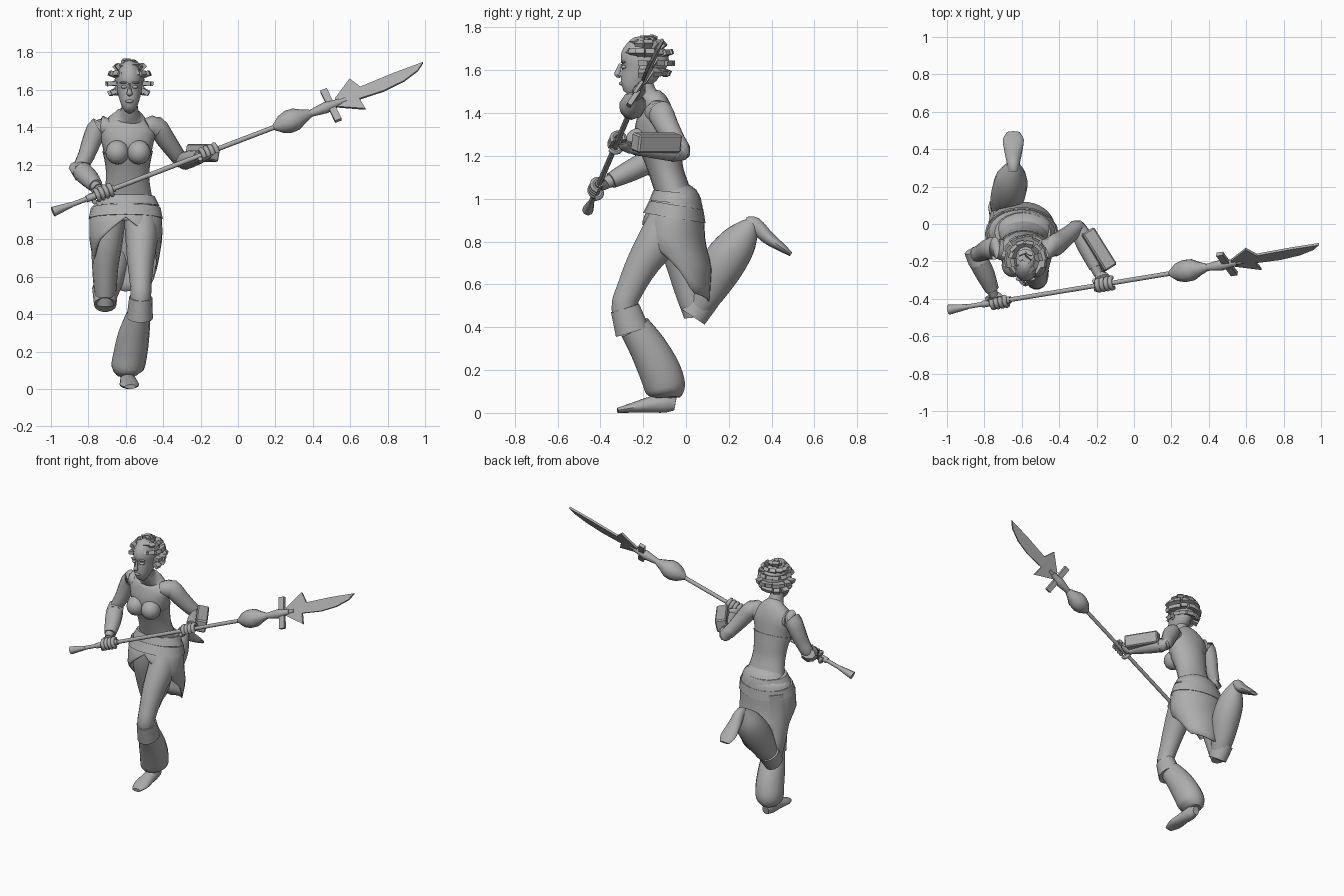
import bpy, bmesh, math, random
from mathutils import Vector, Matrix

random.seed(4)
cube = bpy.data.objects.get("Cube")
if cube:
    bpy.data.objects.remove(cube, do_unlink=True)

X_AXIS, Z_AXIS = Vector((1, 0, 0)), Vector((0, 0, 1))
CM = 0.01

grey = bpy.data.materials.new("plain_grey")
grey.use_nodes = True
grey.diffuse_color = (0.42, 0.42, 0.42, 1)
grey.node_tree.nodes["Principled BSDF"].inputs["Base Color"].default_value = grey.diffuse_color


def finish(name, bm, smooth=True):
    """Turn a bmesh into a named, coloured object."""
    bmesh.ops.recalc_face_normals(bm, faces=bm.faces)
    mesh = bpy.data.meshes.new(name)
    bm.to_mesh(mesh)
    bm.free()
    obj = bpy.data.objects.new(name, mesh)
    bpy.context.collection.objects.link(obj)
    mesh.materials.append(grey)
    if smooth:
        bpy.ops.object.select_all(action='DESELECT')
        obj.select_set(True)
        bpy.context.view_layer.objects.active = obj
        bpy.ops.object.shade_smooth_by_angle(angle=math.radians(45))
    return obj


def spline(points, steps):
    """Catmull-Rom interpolation of rows of numbers."""
    rows = [Vector(p) for p in points]
    padded = [rows[0]] + rows + [rows[-1]]
    result = []
    for a, b, c, d in zip(padded, padded[1:], padded[2:], padded[3:]):
        for k in range(steps):
            t = k / steps
            result.append(b + ((c - a) * t + (a * 2 - b * 5 + c * 4 - d) * t ** 2
                               + ((b - c) * 3 + d - a) * t ** 3) / 2)
    return result + [rows[-1]]


def add_loft(bm, rings, ref=X_AXIS, sides=14, steps=3):
    """Skin elliptical sections (x, y, z, side radius, depth radius) in centimetres."""
    rows = spline(rings, steps) if steps > 1 else [Vector(r) for r in rings]
    centres = [Vector(r[:3]) * CM for r in rows]
    loops = []
    for i, row in enumerate(rows):
        tangent = (centres[min(i + 1, len(rows) - 1)] - centres[max(i - 1, 0)]).normalized()
        side = (ref - tangent * ref.dot(tangent)).normalized()
        depth = tangent.cross(side)
        loops.append([bm.verts.new(centres[i] + (side * math.cos(a) * row[3]
                                                 + depth * math.sin(a) * row[4]) * CM)
                      for a in (math.tau * k / sides for k in range(sides))])
    for low, high in zip(loops, loops[1:]):
        for k in range(sides):
            n = (k + 1) % sides
            bm.faces.new((low[k], low[n], high[n], high[k]))
    bm.faces.new(loops[0][::-1])
    bm.faces.new(loops[-1])


def loft(name, rings, **options):
    bm = bmesh.new()
    add_loft(bm, rings, **options)
    return finish(name, bm)


def ball(name, centre, radii):
    bm = bmesh.new()
    matrix = Matrix.Translation(Vector(centre) * CM) @ Matrix.Diagonal((*(Vector(radii) * CM), 1))
    bmesh.ops.create_uvsphere(bm, u_segments=16, v_segments=10, radius=1, matrix=matrix)
    return finish(name, bm)


# Torso, bodice and bust
loft("torso", [(-59, -4, 90, 15, 12), (-59, -4, 99, 16, 11), (-59, -6, 104, 12.5, 7.5),
               (-59, -9, 112, 11, 7.5), (-59, -11, 120, 11.5, 8.5), (-59, -14, 130, 13.5, 10),
               (-59, -14, 139, 15, 8.5), (-58.5, -15, 145, 9.5, 6.5), (-58, -18, 148, 5, 5),
               (-58, -21, 155, 4.2, 5)], sides=20)
loft("bodice", [(-59, -6, 103, 13, 8.2), (-59, -9, 112, 11.6, 8.1), (-59, -11, 120, 12, 9),
                (-59, -13, 127, 13.5, 10)], sides=20)
for name, x in (("right_bust", -64.5), ("left_bust", -53)):
    ball(name, (x, -22, 126.5), (6.3, 6.5, 6.5))

# Head and face
loft("head", [(-58, -27.5, 149, 2, 2.5), (-58, -26, 151, 4, 5), (-58, -23.5, 156, 5.7, 7.5),
              (-58, -21, 161, 6.8, 9.8), (-58, -20, 167, 7, 10.3), (-58, -19, 172, 5, 7.5),
              (-58, -18, 174, 2, 3)], sides=18)
loft("nose", [(-58, -30.5, 163, 0.7, 0.8), (-58, -31.5, 160, 1, 1.2), (-58, -32, 158, 1.6, 1.4),
              (-58, -30.5, 157, 1, 0.6)], sides=8)
ball("lips", (-58, -30, 153.8), (2.2, 1.4, 0.9))
for name, s in (("right", -1), ("left", 1)):
    ball(name + "_eye", (-58 + s * 2.9, -29, 161.5), (1.7, 1.3, 0.9))
    ball(name + "_brow", (-58 + s * 3, -29.3, 163.8), (2.3, 1.2, 0.6))
    ball(name + "_ear", (-58 + s * 7, -20, 160), (1, 2, 3.2))

# Hair: a cap covered with blocky locks that sweep outwards
ball("hair_cap", (-58, -18, 165), (8, 10, 8.5))
bm = bmesh.new()
skull = Vector((-0.58, -0.175, 1.64))
for elevation, count in ((-30, 12), (-4, 15), (24, 14), (50, 10), (78, 5)):
    for k in range(count):
        turn = math.tau * (k + random.uniform(0.3, 0.7)) / count
        tilt = math.radians(elevation)
        aim = Vector((math.sin(turn) * math.cos(tilt), math.cos(turn) * math.cos(tilt), math.sin(tilt)))
        if aim.y < -0.35 and elevation < 20:
            continue
        sweep = (aim + Vector((0, 0.25, 0))).to_track_quat('Z', 'Y').to_matrix().to_4x4()
        place = Matrix.Translation(skull + aim * random.uniform(0.083, 0.094)) @ sweep
        bmesh.ops.create_cone(bm, cap_ends=True, segments=4, radius1=0.024, radius2=0.03, depth=0.065,
                              matrix=place @ Matrix.Diagonal((1, 0.6, 1, 1)) @ Matrix.Rotation(math.pi / 4, 4, 'Z'))
finish("hair_locks", bm, smooth=False)

# Legs with gathered trousers
loft("left_thigh", [(-52, -5, 93, 9, 11), (-51.5, -12, 82, 8.8, 10), (-52, -20, 70, 7.4, 8),
                    (-52, -26, 58, 6, 6.5), (-52, -29, 49, 5.5, 6), (-53, -25, 40, 5.5, 6)])
loft("left_knee_cuff", [(-52, -28.5, 49, 6.2, 7), (-52.5, -25, 38, 7, 8.3)], steps=1)
loft("left_shin", [(-53, -24, 40, 6.3, 7.5), (-55.5, -17.5, 30, 8.3, 9), (-57.5, -12, 19, 9, 10),
                   (-59, -9.5, 11, 8.6, 9.5), (-59, -9, 7, 5, 6.5)])
loft("left_foot", [(-59, -5, 4, 2.5, 3), (-59, -10, 4.6, 4, 4.6), (-58.5, -18, 3.6, 4.6, 3.6),
                   (-58, -26, 2.2, 5.2, 2.2), (-57.5, -32, 1.2, 3, 1.2)])
loft("left_ankle", [(-59, -9, 10, 3.5, 4), (-59, -11, 3, 3.5, 4)], steps=1)
loft("right_thigh", [(-69, -3, 93, 9, 10), (-70, -3, 80, 8.5, 9.5), (-71, 0, 65, 7, 8),
                     (-71, 3, 53, 6, 7), (-71, 4, 44.5, 4.5, 5)])
loft("right_knee_cuff", [(-71, 3, 45, 6, 7), (-71, 9, 54, 7, 7.5)], steps=1)
loft("right_shin", [(-71, 4, 46, 5, 5), (-69.5, 10, 56, 7.5, 8), (-67, 17, 69, 9.3, 10.3),
                    (-65.5, 24, 79, 8.5, 9), (-64.5, 29, 86, 5, 5.5), (-64.5, 31, 89, 3, 3)])
loft("right_foot", [(-64.5, 28, 89, 2.6, 2.5), (-64.5, 32, 88, 3.4, 3.6), (-64.5, 38, 82, 4.6, 3.2),
                    (-64.5, 45, 77, 5.6, 2), (-64.5, 49, 74, 3.5, 1)])

# Wrapped skirt: open at the front, longest at the back
PROFILE = [(102, -5, 14, 10.5), (98, -4.5, 17.5, 12), (90, -6, 19.5, 14.5), (80, -6.5, 19.5, 15.5),
           (68, -1, 17.5, 13), (52, 0, 13.5, 11)]
HEM = [(0, 92), (0.25, 80), (0.42, 68), (0.6, 56), (1, 52)]


def lookup(table, key):
    for a, b in zip(table, table[1:]):
        if min(a[0], b[0]) <= key <= max(a[0], b[0]):
            return Vector(a).lerp(Vector(b), (key - a[0]) / (b[0] - a[0]))
    return Vector(table[-1])


bm = bmesh.new()
columns = []
for k in range(33):
    around = k / 16 - 1
    hem = lookup(HEM, abs(around))[1]
    column = []
    for row in range(11):
        z = 102 + (hem - 102) * row / 10
        _, y, wide, deep = lookup(PROFILE, z)
        turn = around * math.pi
        column.append(bm.verts.new(Vector((-60 + wide * math.sin(turn), y - deep * math.cos(turn), z)) * CM))
    columns.append(column)
for a, b in zip(columns, columns[1:]):
    for k in range(10):
        bm.faces.new((a[k], b[k], b[k + 1], a[k + 1]))
bmesh.ops.remove_doubles(bm, verts=bm.verts, dist=0.0001)
skirt = finish("wrapped_skirt", bm)
skirt.modifiers.new("cloth", 'SOLIDIFY').thickness = 0.008

# Belt and sash
loft("belt", [(-59.5, -5, 98, 17.5, 12.2), (-59.5, -4.5, 103, 15, 10.8)], sides=20, steps=1)
loft("sash", [(-60, -5.5, 91, 19.8, 14.8), (-60, -4.5, 97, 18.6, 12.8)], sides=20, steps=1)

# Arms, bracers and elbow guards
loft("right_arm", [(-69, -14, 139, 5, 6), (-74.5, -13, 140, 5.5, 6.2), (-78, -13.5, 133, 5.2, 5.6),
                   (-81, -15, 125, 4.5, 4.8), (-84, -17, 118, 4, 4.2), (-81, -24, 114, 4.2, 4.2),
                   (-75, -38, 107, 2.5, 2.8)])
loft("left_arm", [(-49, -14, 139, 5, 6), (-43.5, -12, 140, 5.5, 6.2), (-39, -9, 134, 5.2, 5.6),
                  (-34, -5, 127, 4.5, 4.8), (-30, -2, 122, 4, 4.2), (-27, -9, 122.5, 4.2, 4.2),
                  (-19, -27, 124, 2.5, 2.8)])
loft("right_bracer", [(-83, -20, 116, 5.5, 5.5), (-79.5, -27, 112.5, 5.2, 5), (-76, -35, 108.5, 3.8, 3.8)])
loft("left_bracer", [(-28.5, -5, 122, 5, 4.8), (-25, -13, 123, 4.8, 4.6), (-20.5, -23, 124, 3.6, 3.6)])
loft("right_elbow_guard", [(-86, -14, 119, 5, 3.5), (-83, -20, 116, 5.8, 5.8)], sides=8, steps=1)
loft("left_elbow_guard", [(-30, 0, 121, 3, 3), (-28, -6, 122, 5.3, 5)], sides=8, steps=1)

# Box shield on the left forearm
bm = bmesh.new()
bmesh.ops.create_cube(bm, size=1, matrix=Matrix.Translation((-0.19, -0.138, 1.262))
                      @ Matrix.Rotation(math.radians(32), 4, 'Z') @ Matrix.Rotation(math.radians(12), 4, 'Y')
                      @ Matrix.Diagonal((0.075, 0.235, 0.085, 1)))
bmesh.ops.bevel(bm, geom=bm.edges[:], offset=0.008, segments=1, affect='EDGES')
finish("forearm_box", bm, smooth=False)

# Spear axis and its blade plane
ALONG = Vector((1, 0.164, 0.382))
ACROSS = Vector((-0.378, 0.512, 0.767))


def on_spear(x, height=0):
    return Vector((0, -0.296, 1.325)) + ALONG * x * CM + ACROSS * height * CM


def spear_part(name, sections, sides=10):
    loft(name, [(*(on_spear(x) / CM), r, r) for x, r in sections], ref=Z_AXIS, sides=sides, steps=1)


spear_part("spear_shaft", [(-90, 1.3), (58, 1.3)])
spear_part("spear_butt", [(-99, 2.7), (-89, 1.4)], sides=8)
spear_part("spear_grip", [(-81, 1.9), (-66, 1.9)])
spear_part("spear_bulb", [(19, 1.4), (23, 4.8), (27, 6.2), (31, 6), (35, 3.8), (39, 2)])
spear_part("spear_socket", [(39, 1.9), (47, 3.1), (49, 2.6), (55, 1.8)])


def plate(name, outline, thickness):
    bm = bmesh.new()
    bm.faces.new([bm.verts.new(on_spear(x, h)) for x, h in outline])
    solid = finish(name, bm, smooth=False).modifiers.new("depth", 'SOLIDIFY')
    solid.thickness, solid.offset = thickness, 0


plate("spear_blade", [(52, -2), (53, 3), (64, 11.4), (67, 4.2), (85, 4.8), (100.7, 4.6), (96.5, 1),
                      (88, -2), (77, -3.3), (64, -2.5), (64.5, -9.8)], 0.014)
plate("spear_crossbar", [(48, -10.4), (51.5, -10.4), (51.5, 10.6), (48, 10.6)], 0.022)

# Hands: a palm and fingers curled round the shaft
direction = ALONG.normalized()
for name, grip, wrist in (("right_hand", -73, (-75, -38, 107)), ("left_hand", -16.5, (-19, -27, 124))):
    bm = bmesh.new()
    centre = on_spear(grip)
    start = Vector(wrist) * CM
    back = start - centre
    back = (back - direction * back.dot(direction)).normalized()
    over = direction.cross(back)
    palm = centre + back * 0.028
    add_loft(bm, [(*(start / CM), 2.5, 2.7), (*(start.lerp(palm, 0.6) / CM), 4, 2.4),
                  (*((palm + over * 0.01) / CM), 4.6, 2.2)], ref=direction, sides=10)
    for k in range(5):
        shift = direction * (k - 2) * 0.025
        reach = (-1 if k == 0 else 1) * math.radians(45)
        path = [centre + shift + (back * math.cos(reach * j) + over * math.sin(reach * j)) * 0.029
                for j in range(6 if k else 4)]
        add_loft(bm, [(*(p / CM), 1.3, 1.3) for p in path], ref=direction, sides=8, steps=2)
    finish(name, bm)
